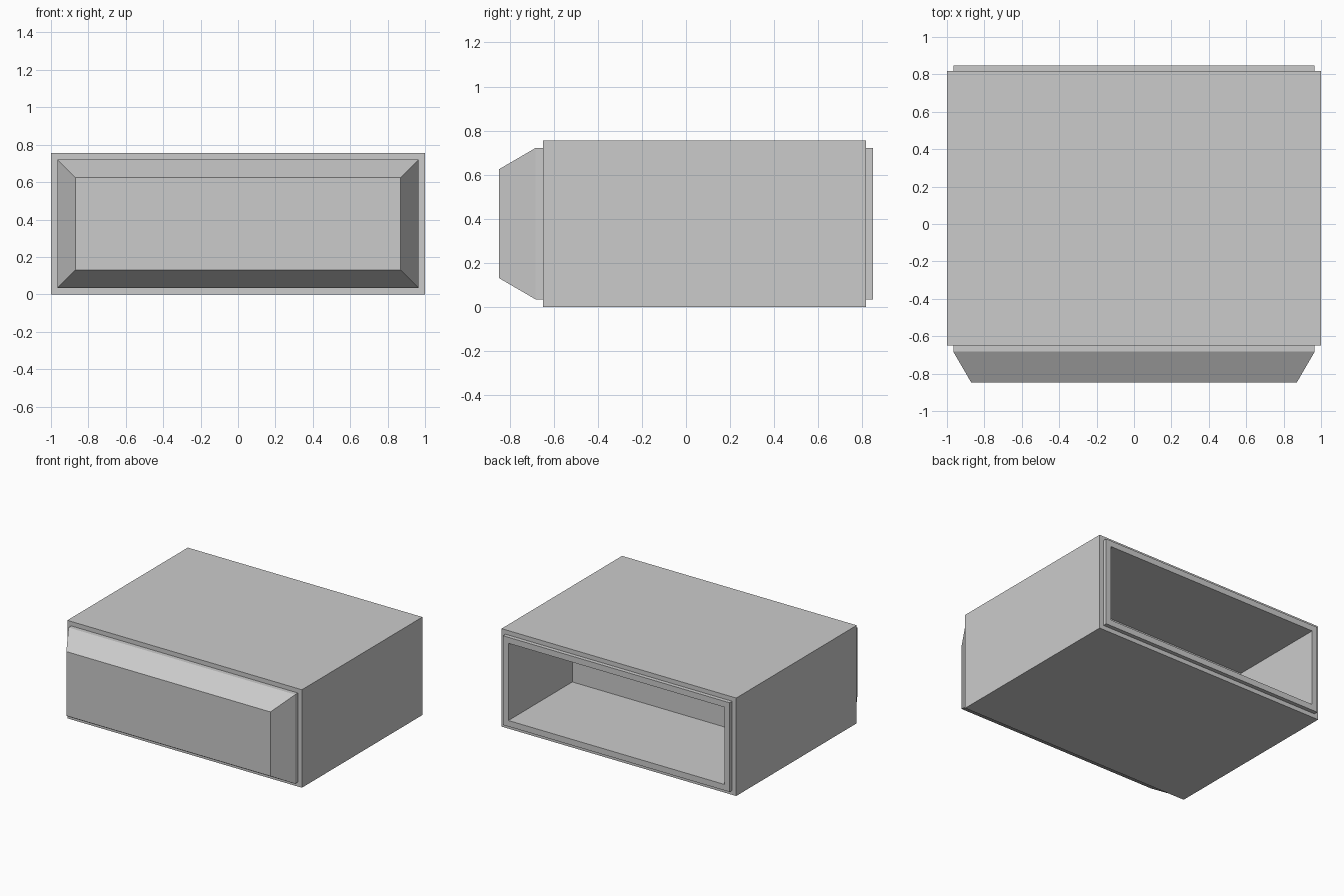
import bpy
import bmesh

cube = bpy.data.objects.get("Cube")
if cube:
    bpy.data.objects.remove(cube, do_unlink=True)

HALF_WIDTH = 1.0
HEIGHT = 0.755

# Single plain grey finish
GREY = (0.6, 0.6, 0.6, 1.0)
grey = bpy.data.materials.new("plain grey")
grey.use_nodes = True
grey.diffuse_color = GREY
for node in grey.node_tree.nodes:
    if node.type == 'BSDF_PRINCIPLED':
        node.inputs["Base Color"].default_value = GREY


def add_ring(bm, inset, y):
    """Rectangle of the casing outline, shrunk evenly by inset, at depth y."""
    x, low, high = HALF_WIDTH - inset, inset, HEIGHT - inset
    corners = ((-x, low), (x, low), (x, high), (-x, high))
    return [bm.verts.new((cx, y, cz)) for cx, cz in corners]


def loft(name, sections):
    """Closed solid through a run of (inset, y) rectangles, capped at both ends."""
    bm = bmesh.new()
    rings = [add_ring(bm, inset, y) for inset, y in sections]
    for a, b in zip(rings, rings[1:]):
        for i in range(4):
            j = (i + 1) % 4
            bm.faces.new((a[i], a[j], b[j], b[i]))
    bm.faces.new(rings[0])
    bm.faces.new(rings[-1])
    bmesh.ops.recalc_face_normals(bm, faces=bm.faces)
    mesh = bpy.data.meshes.new(name)
    bm.to_mesh(mesh)
    bm.free()
    mesh.materials.append(grey)
    obj = bpy.data.objects.new(name, mesh)
    bpy.context.collection.objects.link(obj)
    return obj


# Casing: chamfered front panel, outer walls, rear lip, then the blind rear cavity
loft("hollow_casing", [
    (0.13, -0.848),   # flat front panel
    (0.034, -0.683),  # foot of the chamfer
    (0.034, -0.65),   # front step
    (0.0, -0.65),     # outer walls
    (0.0, 0.817),
    (0.034, 0.817),   # rear step
    (0.034, 0.848),   # rear lip
    (0.08, 0.848),    # cavity mouth
    (0.08, 0.07),     # cavity end wall
])
